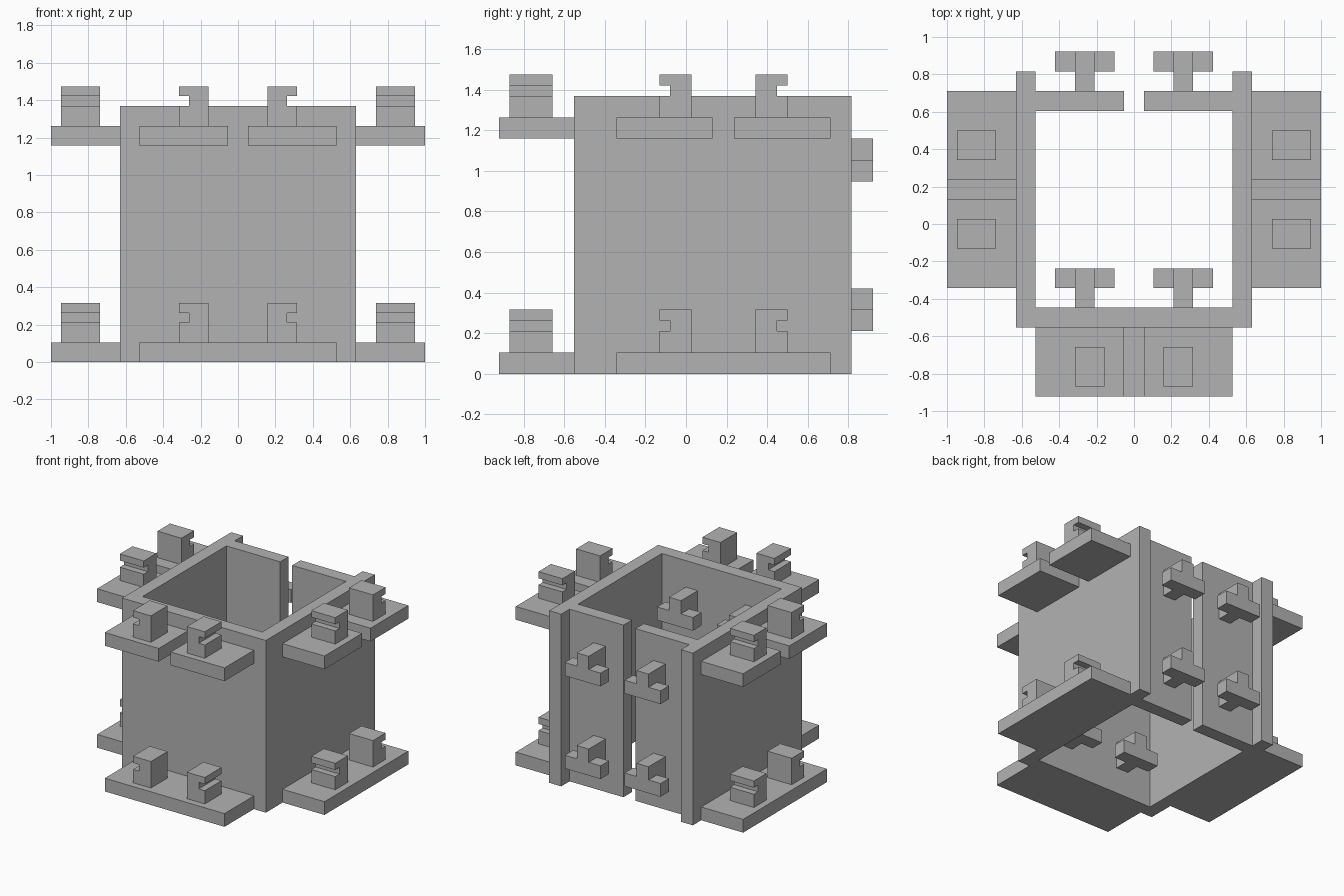
import bpy, bmesh, math
from mathutils import Matrix

U = 2 / 19  # module size: every part sits on this grid

cube = bpy.data.objects.get("Cube")
if cube:
    bpy.data.objects.remove(cube, do_unlink=True)

grey = bpy.data.materials.new("plain grey")
grey.use_nodes = True
grey.diffuse_color = (0.45, 0.45, 0.45, 1)
grey.node_tree.nodes["Principled BSDF"].inputs["Base Color"].default_value = grey.diffuse_color


def add_prism(bm, outline, lo, hi, axis="z"):
    """Extrude an outline along z, or an (x, z) outline along y."""
    def place(p, d):
        return (p[0], p[1], d) if axis == "z" else (p[0], d, p[1])
    face = bm.faces.new([bm.verts.new(place(p, lo)) for p in outline])
    ext = bmesh.ops.extrude_face_region(bm, geom=[face])["geom"]
    new = [v for v in ext if isinstance(v, bmesh.types.BMVert)]
    shift = (0, 0, hi - lo) if axis == "z" else (0, hi - lo, 0)
    bmesh.ops.translate(bm, verts=new, vec=shift)


def rect(x0, x1, y0, y1):
    return [(x0, y0), (x1, y0), (x1, y1), (x0, y1)]


def finish(name, bm, matrix=Matrix()):
    bmesh.ops.transform(bm, matrix=Matrix.Scale(U, 4) @ matrix, verts=bm.verts)
    bmesh.ops.recalc_face_normals(bm, faces=bm.faces)
    mesh = bpy.data.meshes.new(name)
    bm.to_mesh(mesh)
    bm.free()
    mesh.materials.append(grey)
    obj = bpy.data.objects.new(name, mesh)
    bpy.context.collection.objects.link(obj)


def prism(name, outline, lo, hi, axis="z", matrix=Matrix()):
    bm = bmesh.new()
    add_prism(bm, outline, lo, hi, axis)
    finish(name, bm, matrix)


# Wall shell: right half of the plan, mirrored, with a slit in the back
half = [(6, -5.25), (6, 7.75), (5, 7.75), (5, 6.75), (0.5, 6.75),
        (0.5, 5.75), (5, 5.75), (5, -4.25)]
shell = half + [(-x, y) for x, y in reversed(half)]
prism("wall_shell", shell, 0, 13)


# Ledges with notched posts, built facing -y and turned to each side
def ledge_set(side, matrix):
    prism(side + "_lower_ledge", rect(-5, 5, -3.5, 0), 0, 1, matrix=matrix)
    for s, end in ((-1, "a"), (1, "b")):
        prism(f"{side}_upper_ledge_{end}", rect(0.5 * s, 5 * s, -3.5, 0),
              11, 12, matrix=matrix)
        for level, z in (("lower", 1), ("upper", 12)):
            post = [(1.5, 0), (3, 0), (3, 1), (2.5, 1),
                    (2.5, 1.5), (3, 1.5), (3, 2), (1.5, 2)]
            prism(f"{side}_{level}_post_{end}", [(x * s, h + z) for x, h in post],
                  -3, -1, "y", matrix)


for side, x, y, turn in (("front", 0, -5.25, 0), ("left", 6, 1.75, 90),
                         ("right", -6, 1.75, -90)):
    ledge_set(side, Matrix.Translation((x, y, 0))
              @ Matrix.Rotation(math.radians(turn), 4, "Z"))

# T-shaped hooks: tall stem with a low crossbar at its tip
for row, y in (("back", 6.75), ("inner", -4.25)):
    for level, z in (("lower", 2), ("upper", 9)):
        for side, x in (("right", -2.5), ("left", 2.5)):
            bm = bmesh.new()
            add_prism(bm, rect(-0.5, 0.5, 0, 1), 0, 2)
            tip = [(-1.5, 0), (1.5, 0), (1.5, 1), (0.5, 1),
                   (0.5, 2), (-0.5, 2), (-0.5, 1), (-1.5, 1)]
            add_prism(bm, tip, 1, 2, "y")
            finish(f"{row}_{level}_{side}_hook", bm, Matrix.Translation((x, y, z)))
